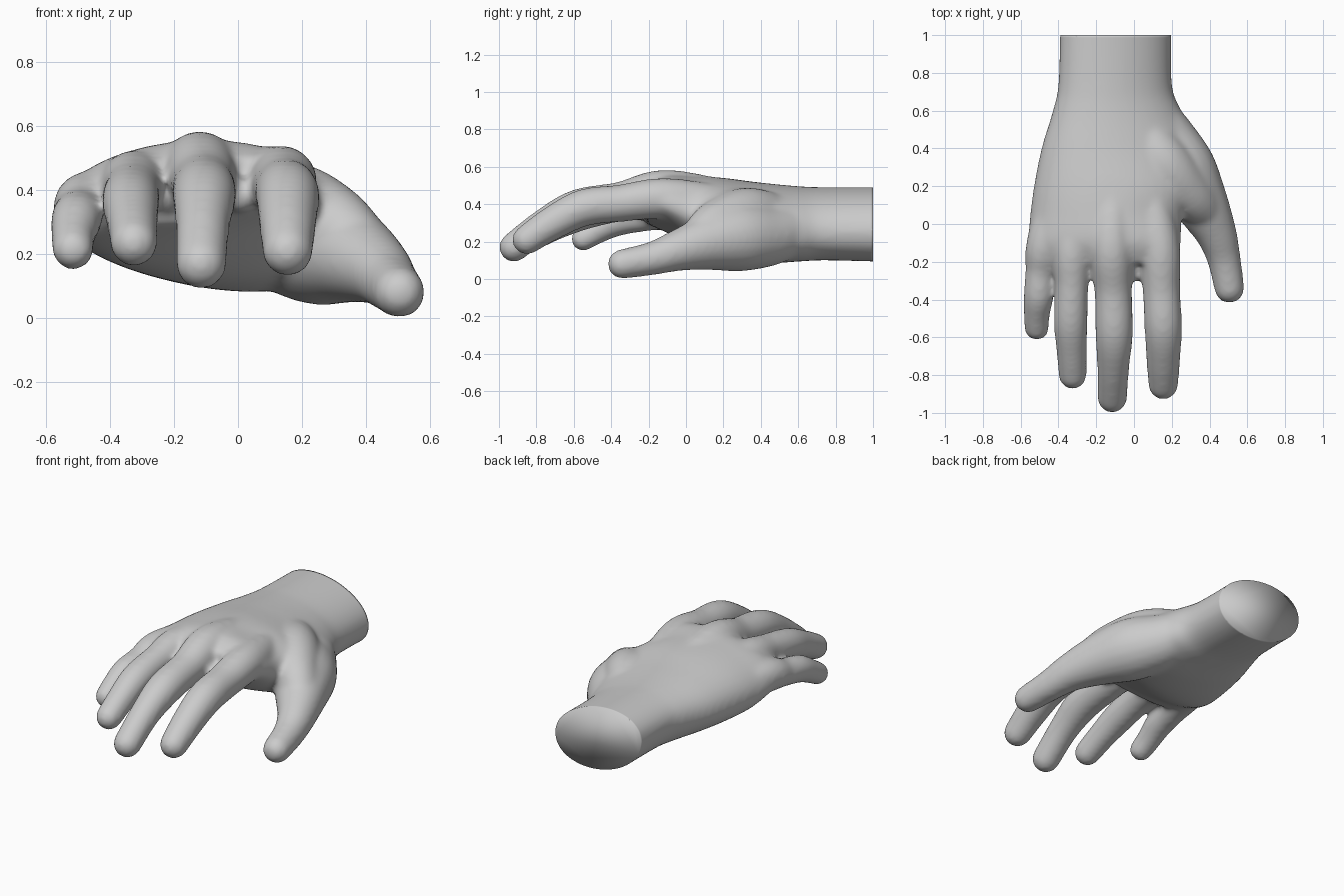
import bpy, bmesh, math
from mathutils import Vector

old = bpy.data.objects.get("Cube")
if old:
    bpy.data.objects.remove(old, do_unlink=True)

SKIN = bpy.data.materials.new("plain grey")
SKIN.use_nodes = True
GREY = (0.6, 0.6, 0.6, 1)
SKIN.diffuse_color = GREY
SKIN.node_tree.nodes["Principled BSDF"].inputs["Base Color"].default_value = GREY
WRIST = Vector((-.1, 1, .3))


def spline(keys, steps):
    """Catmull-Rom interpolation through tuples of any length."""
    pts = [keys[0], *keys, keys[-1]]
    out = []
    for a, b, c, d in zip(pts, pts[1:], pts[2:], pts[3:]):
        for s in range(steps):
            t = s / steps
            out.append([q + t / 2 * (r - p + t * (2*p - 5*q + 4*r - w + t * (3*(q - r) + w - p)))
                        for p, q, r, w in zip(a, b, c, d)])
    return out + [list(keys[-1])]


def loft(bm, rings):
    """Closed skin over a row of equal rings."""
    loops = [[bm.verts.new(p) for p in ring] for ring in rings]
    for a, b in zip(loops, loops[1:]):
        for i in range(len(a)):
            j = (i + 1) % len(a)
            bm.faces.new((a[i], a[j], b[j], b[i]))
    bm.faces.new(loops[0][::-1])
    bm.faces.new(loops[-1])


def add_palm(bm, keys, n=40):
    """Sections: y, left edge x z, right edge x z, bulge up, bulge down."""
    rings = []
    for y, xl, zl, xr, zr, up, down in spline(keys, 6):
        ring = []
        for i in range(n):
            a = math.tau * i / n
            f = (1 - math.cos(a)) / 2
            s = math.sin(a)
            bulge = math.copysign(abs(s) ** 0.95, s) * (up if s > 0 else down)
            ring.append((xl + (xr - xl) * f, y, zl + (zr - zl) * f + bulge))
        rings.append(ring)
    loft(bm, rings)


def add_digit(bm, keys, n=20):
    """Joints: x, y, z, radius. The last joint gets a rounded tip."""
    path = spline(keys, 6)
    centres = [Vector(p[:3]) for p in path]
    radii = [p[3] for p in path]
    end = (centres[-1] - centres[-2]).normalized()
    tip, r = centres[-1].copy(), radii[-1]
    for k in range(1, 6):
        a = k * math.pi / 11
        centres.append(tip + end * r * math.sin(a))
        radii.append(r * math.cos(a))
    rings = []
    for i, c in enumerate(centres):
        d = (centres[min(i + 1, len(centres) - 1)] - centres[max(i - 1, 0)]).normalized()
        side = d.cross(Vector((0, 0, 1))).normalized()
        lift = side.cross(d)
        rings.append([c + radii[i] * (math.cos(t) * side + math.sin(t) * lift)
                      for t in (math.tau * k / n for k in range(n))])
    loft(bm, rings)


def add_finger(bm, *joints):
    """A digit from the knuckle on, with its bone running back to the wrist."""
    knuckle = Vector(joints[0][:3])
    root = knuckle.lerp(WRIST, .35)
    add_digit(bm, [(*root, .1), *joints])


bm = bmesh.new()

# Wrist, heel and knuckle row
add_palm(bm, [
    (1.12, -.39, .34, .2, .25, .19, .2),
    (.75, -.4, .34, .2, .25, .19, .19),
    (.6, -.43, .33, .25, .23, .21, .18),
    (.4, -.49, .32, .34, .22, .24, .18),
    (.2, -.53, .32, .34, .28, .24, .19),
    (.05, -.55, .32, .26, .34, .22, .17),
    (-.1, -.56, .34, .25, .4, .18, .12),
    (-.21, -.53, .35, .23, .41, .12, .08)])

# Index, middle, ring and little fingers
add_finger(bm, (.13, -.1, .43, .11), (.145, -.35, .405, .1), (.155, -.55, .38, .1),
           (.155, -.72, .295, .09), (.155, -.85, .21, .08))
add_finger(bm, (-.12, -.1, .47, .115), (-.11, -.35, .42, .1), (-.105, -.58, .38, .1),
           (-.11, -.76, .29, .085), (-.115, -.92, .17, .08))
add_finger(bm, (-.32, -.1, .415, .11), (-.33, -.32, .4, .09), (-.335, -.52, .36, .09),
           (-.33, -.68, .295, .08), (-.325, -.8, .235, .075))
add_finger(bm, (-.465, -.08, .36, .1), (-.495, -.25, .33, .08), (-.505, -.38, .305, .08),
           (-.515, -.48, .255, .07), (-.515, -.55, .215, .066))

# Thumb and the web joining it to the back of the hand
add_digit(bm, [(.08, .62, .27, .12), (.17, .45, .23, .16), (.26, .28, .22, .18),
               (.36, .1, .19, .145), (.435, -.05, .15, .11), (.475, -.18, .11, .09),
               (.505, -.34, .08, .08)])
add_digit(bm, [(0, .55, .32, .11), (.15, .33, .34, .15), (.29, .16, .29, .13),
               (.39, .06, .21, .1)])

# Skin between the fingers
for x, y, z in ((.01, -.25, .39), (-.22, -.21, .39), (-.415, -.16, .36)):
    add_digit(bm, [(x, 0, z, .08), (x, y, z - .01, .055)])

bmesh.ops.recalc_face_normals(bm, faces=bm.faces)
mesh = bpy.data.meshes.new("hand")
bm.to_mesh(mesh)
bm.free()
hand = bpy.data.objects.new("hand", mesh)
bpy.context.collection.objects.link(hand)
bpy.context.view_layer.objects.active = hand
hand.select_set(True)

# Fuse the parts into one soft skin
fuse = hand.modifiers.new("fuse", 'REMESH')
fuse.mode = 'VOXEL'
fuse.voxel_size = 0.014
soften = hand.modifiers.new("soften", 'SMOOTH')
soften.factor = 0.5
soften.iterations = 16
for name in ("fuse", "soften"):
    bpy.ops.object.modifier_apply(modifier=name)

# Flat cut through the wrist
bm = bmesh.new()
bm.from_mesh(hand.data)
cut = bmesh.ops.bisect_plane(bm, geom=bm.verts[:] + bm.edges[:] + bm.faces[:],
                             plane_co=(0, 1, 0), plane_no=(0, 1, 0), clear_outer=True)
rim = [e for e in cut["geom_cut"] if isinstance(e, bmesh.types.BMEdge)]
bmesh.ops.holes_fill(bm, edges=rim, sides=0)
bmesh.ops.recalc_face_normals(bm, faces=bm.faces)
bm.to_mesh(hand.data)
bm.free()

hand.data.materials.clear()
hand.data.materials.append(SKIN)
bpy.ops.object.shade_smooth()
